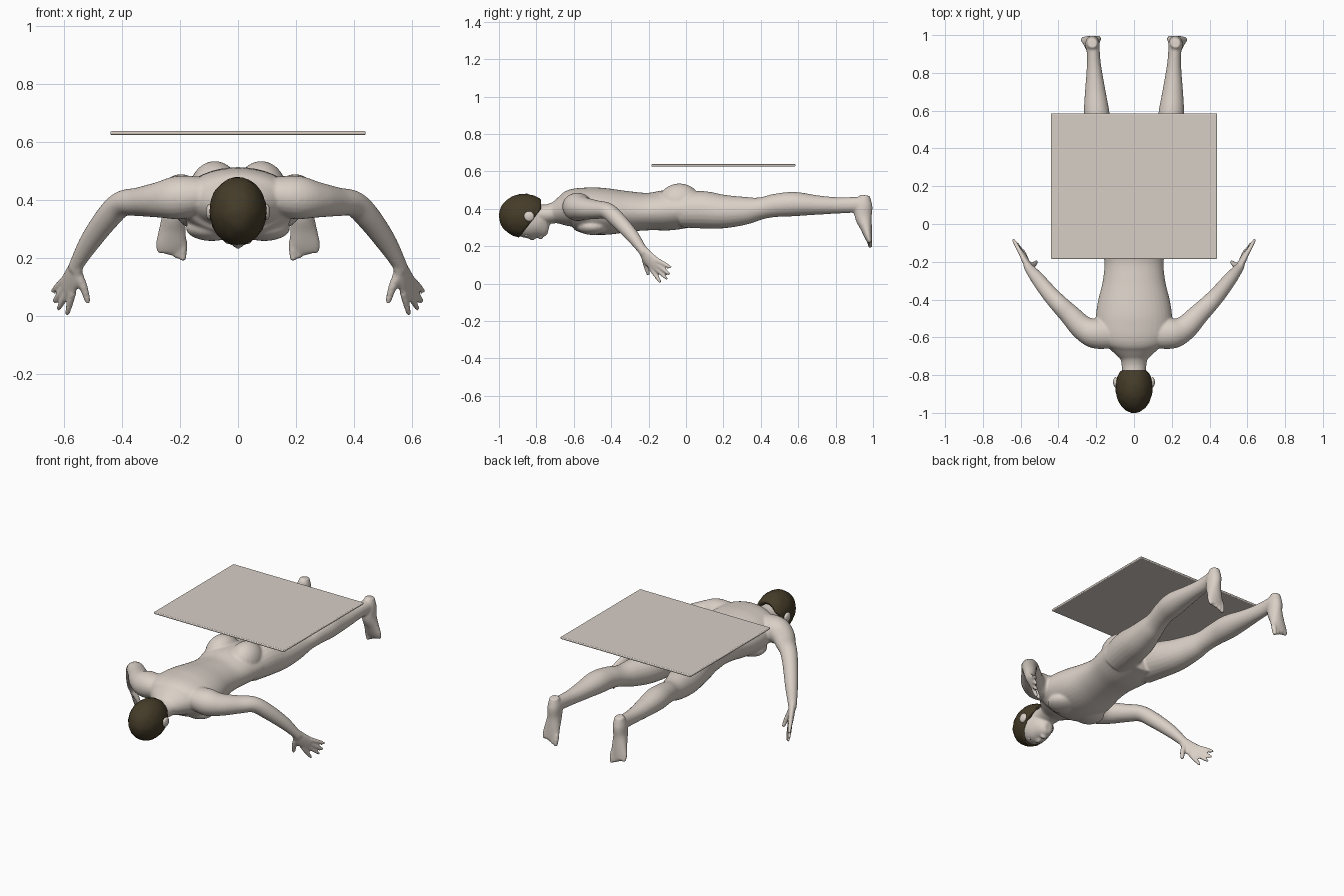
import bpy
import bmesh
import math
import random
from mathutils import Matrix, Vector

random.seed(4)
cube = bpy.data.objects.get("Cube")
if cube:
    bpy.data.objects.remove(cube, do_unlink=True)


def material(name, colour):
    mat = bpy.data.materials.new(name)
    mat.use_nodes = True
    mat.diffuse_color = (*colour, 1)
    shader = next(n for n in mat.node_tree.nodes if n.type == 'BSDF_PRINCIPLED')
    shader.inputs["Base Color"].default_value = (*colour, 1)
    shader.inputs["Roughness"].default_value = 0.8
    return mat


skin = material("pale skin", (.70, .63, .57))
panel_grey = material("warm grey panel", (.68, .62, .565))
hair_brown = material("dark brown hair", (.06, .045, .022))
eye_white = material("eye white", (.8, .8, .78))
iris_brown = material("iris brown", (.05, .03, .02))


def make_object(name, bm, *materials):
    mesh = bpy.data.meshes.new(name)
    bmesh.ops.recalc_face_normals(bm, faces=bm.faces[:])
    for face in bm.faces:
        face.smooth = True
    bm.to_mesh(mesh)
    bm.free()
    for mat in materials:
        mesh.materials.append(mat)
    obj = bpy.data.objects.new(name, mesh)
    bpy.context.collection.objects.link(obj)
    return obj


def smooth_path(points, steps=5):
    """Catmull-Rom through points of any dimension."""
    rows = [Vector(p) for p in points]
    rows = [rows[0]] + rows + [rows[-1]]
    dense = []
    for a, b, c, d in zip(rows, rows[1:], rows[2:], rows[3:]):
        for i in range(steps):
            t = i / steps
            dense.append(b + (c - a) * (t / 2)
                         + (a * 2 - b * 5 + c * 4 - d) * (t * t / 2)
                         + (b * 3 - a - c * 3 + d) * (t ** 3 / 2))
    return dense + [rows[-1]]


def tube(bm, points, side=(1, 0, 0), flip=1, sides=24):
    """Loft ellipses; each point is x, y, z, half width, half depth."""
    dense = smooth_path(points)
    centres = [Vector(p[:3]) for p in dense]
    rings = []
    for i, p in enumerate(dense):
        along = centres[min(i + 1, len(dense) - 1)] - centres[max(i - 1, 0)]
        along.normalize()
        depth = along.cross(Vector(side)).normalized()
        width = depth.cross(along)
        ring = []
        for k in range(sides):
            angle = math.tau * k / sides
            co = centres[i] + width * (p[3] * math.cos(angle)) + depth * (p[4] * math.sin(angle))
            ring.append(bm.verts.new((co.x * flip, co.y, co.z)))
        rings.append(ring)
    for low, high in zip(rings, rings[1:]):
        for k in range(sides):
            n = (k + 1) % sides
            bm.faces.new((low[k], low[n], high[n], high[k]))
    bm.faces.new(rings[0])
    bm.faces.new(rings[-1])


def ball(bm, centre, radii):
    matrix = Matrix.Translation(centre) @ Matrix.Diagonal((*radii, 1))
    return bmesh.ops.create_uvsphere(bm, u_segments=24, v_segments=16, radius=1, matrix=matrix)


def spine_tube(bm, sections):
    """Loft on the centre line from rows of y, z, half width, half height."""
    tube(bm, [(0, *row) for row in sections], sides=40)


body = bmesh.new()

# Torso, neck and head
spine_tube(body, [
    (-.71, .375, .075, .052), (-.65, .39, .14, .085), (-.60, .40, .19, .108),
    (-.52, .39, .203, .125), (-.42, .385, .193, .124), (-.30, .385, .165, .108),
    (-.20, .385, .157, .10), (-.10, .392, .173, .108), (0, .395, .187, .10),
    (.08, .385, .17, .08)])
spine_tube(body, [(-.85, .375, .065, .055), (-.74, .372, .066, .052), (-.64, .395, .10, .07)])
spine_tube(body, [
    (-.93, .345, .055, .065), (-.86, .332, .08, .085), (-.80, .317, .07, .078),
    (-.755, .296, .045, .052), (-.735, .29, .025, .028)])
ball(body, (0, -.885, .365), (.088, .10, .102))
ball(body, (0, -.822, .25), (.014, .026, .018))
ball(body, (0, -.777, .244), (.022, .011, .009))

# Paired soft forms and limbs
arm = [(.10, -.58, .42, .06, .075), (.20, -.58, .41, .075, .08), (.27, -.55, .402, .062, .066),
       (.34, -.48, .395, .05, .055), (.40, -.42, .388, .044, .048), (.45, -.365, .34, .043, .043),
       (.51, -.29, .258, .036, .036), (.552, -.238, .187, .026, .026), (.565, -.22, .16, .026, .022)]
leg = [(.09, -.03, .39, .09, .09), (.105, .08, .395, .10, .10), (.13, .20, .385, .092, .09),
       (.155, .32, .39, .073, .074), (.17, .40, .402, .062, .059), (.185, .48, .418, .063, .062),
       (.197, .58, .425, .068, .065), (.205, .70, .42, .055, .052), (.21, .80, .418, .042, .044),
       (.214, .88, .42, .035, .042), (.218, .95, .425, .036, .04)]
foot = [(.22, .958, .472, .026, .026), (.22, .95, .42, .038, .047), (.222, .948, .36, .038, .046),
        (.226, .963, .30, .046, .032), (.23, .975, .25, .053, .021), (.23, .982, .225, .05, .014)]
palm = [(.552, -.238, .187, .026, .02), (.57, -.203, .14, .038, .018),
        (.586, -.168, .102, .044, .015), (.591, -.158, .09, .04, .012)]
spread = Vector((.46, .5, .73))
finger_tips = [(.59, -.135, .005), (.62, -.10, .024), (.635, -.087, .05), (.64, -.08, .085)]

for flip in (1, -1):
    ball(body, (flip * .08, -.035, .432), (.088, .115, .103))
    ball(body, (flip * .09, -.50, .305), (.09, .085, .045))
    ball(body, (flip * .098, -.838, .36), (.013, .03, .03))
    tube(body, arm, (0, 0, 1), flip)
    tube(body, leg, (1, 0, 0), flip)
    tube(body, foot, (1, 0, 0), flip)
    tube(body, palm, spread, flip)

    # Fingers fan out from the knuckles
    for i, tip in enumerate(finger_tips):
        base = Vector((.584, -.172, .104)) + spread * (.021 * (i - 1.5))
        middle = base.lerp(Vector(tip), .55)
        tube(body, [(*base, .013, .013), (*middle, .012, .012), (*tip, .008, .008)],
             spread, flip, 12)
    tube(body, [(.556, -.225, .155, .018, .018), (.532, -.215, .10, .015, .015),
                (.516, -.20, .046, .01, .01)], spread, flip, 12)

    # Toes shorten towards the outside
    for i in range(5):
        x = .19 + .0195 * i
        size = .015 - .0012 * i
        tube(body, [(x, .975, .26, size, size), (x, .982, .225, size, size),
                    (x, .986, .192 + .009 * i, size * .7, size * .7)], (1, 0, 0), flip, 12)

figure = make_object("body", body, skin)
remesh = figure.modifiers.new("blend parts", 'REMESH')
remesh.mode = 'VOXEL'
remesh.voxel_size = .0065
remesh.use_smooth_shade = True
relax = figure.modifiers.new("soften joins", 'SMOOTH')
relax.factor = .5
relax.iterations = 5

# Hair cap, trimmed at the nape and along the face
hair = bmesh.new()
bmesh.ops.create_icosphere(hair, subdivisions=4, radius=1,
                           matrix=Matrix.Translation((0, -.865, .362))
                           @ Matrix.Diagonal((.098, .135, .118, 1)))
for vert in hair.verts:
    vert.co += Vector([random.uniform(-.0015, .0015) for _ in range(3)])
for normal in ((0, 1, 0), (0, .15, -.115)):
    bmesh.ops.bisect_plane(hair, geom=hair.verts[:] + hair.edges[:] + hair.faces[:],
                           plane_co=(0, -.775, .40), plane_no=Vector(normal).normalized(),
                           clear_outer=True)
hair_cap = make_object("hair", hair, hair_brown)
shell = hair_cap.modifiers.new("thickness", 'SOLIDIFY')
shell.thickness = .025
shell.offset = -1

# Eyes, with the iris on the part facing down
for flip, label in ((1, "left_eye"), (-1, "right_eye")):
    eye = bmesh.new()
    ball(eye, (flip * .033, -.853, .264), (.015, .011, .014))
    eye.normal_update()
    for face in eye.faces:
        face.material_index = int(face.normal.z < -.9)
    make_object(label, eye, eye_white, iris_brown)

# Floating panel with softened edges
panel = bmesh.new()
bmesh.ops.create_cube(panel, size=1, matrix=Matrix.Translation((0, .20, .632))
                      @ Matrix.Diagonal((.88, .77, .013, 1)))
board = make_object("panel", panel, panel_grey)
for polygon in board.data.polygons:
    polygon.use_smooth = False
bevel = board.modifiers.new("soft edges", 'BEVEL')
bevel.width = .005
bevel.segments = 3
